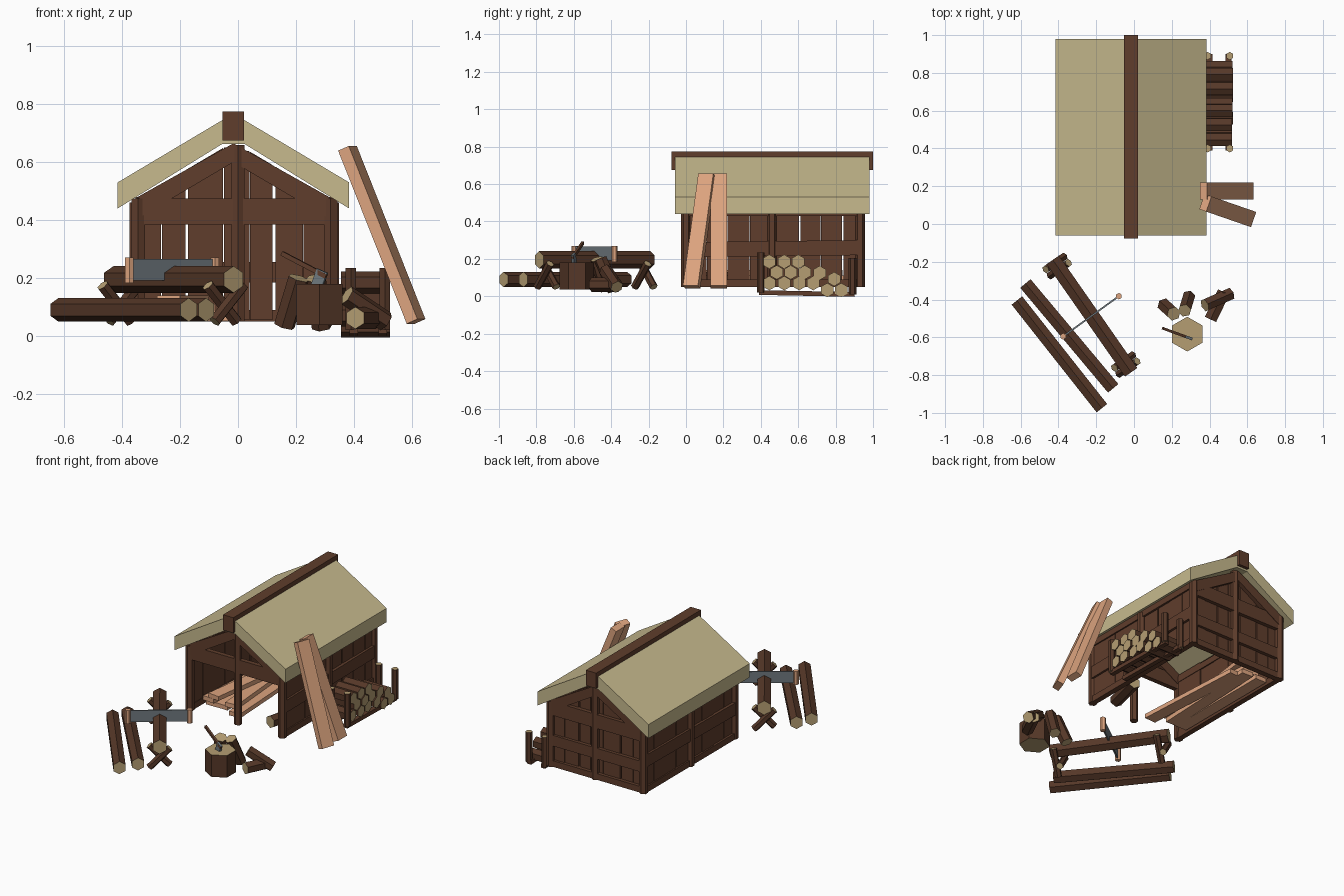
import bpy, bmesh, math, random
from mathutils import Vector

if "Cube" in bpy.data.objects:
    bpy.data.objects.remove(bpy.data.objects["Cube"])

random.seed(4)
CX = -0.016  # ridge line of the shed


def material(name, rgb):
    m = bpy.data.materials.new(name)
    m.diffuse_color = (*rgb, 1)
    m.use_nodes = True
    m.node_tree.nodes["Principled BSDF"].inputs["Base Color"].default_value = m.diffuse_color
    return m


TIMBER = material("dark timber", (0.115, 0.047, 0.025))
BARK = material("bark", (0.092, 0.039, 0.021))
CUT = material("cut wood", (0.46, 0.34, 0.17))
PLANK = material("fresh plank", (0.72, 0.37, 0.21))
THATCH = material("straw roof", (0.57, 0.49, 0.27))
STEEL = material("steel", (0.16, 0.19, 0.21))


def finish(name, bm, mats):
    bmesh.ops.recalc_face_normals(bm, faces=bm.faces[:])
    me = bpy.data.meshes.new(name)
    bm.to_mesh(me)
    bm.free()
    for m in mats:
        me.materials.append(m)
    ob = bpy.data.objects.new(name, me)
    bpy.context.collection.objects.link(ob)
    return ob


def sweep(name, a, b, ring, mats):
    """Extrude a 2D ring from a to b; the end caps take the last material."""
    a, b = Vector(a), Vector(b)
    d = (b - a).normalized()
    up = Vector((0, 1, 0)) if abs(d.z) > 0.97 else Vector((0, 0, 1))
    u = d.cross(up).normalized()
    v = u.cross(d)
    bm = bmesh.new()
    r0, r1 = [[bm.verts.new(p + u * s + v * t) for s, t in ring] for p in (a, b)]
    n = len(ring)
    for i in range(n):
        bm.faces.new((r0[i], r0[(i + 1) % n], r1[(i + 1) % n], r1[i]))
    for cap in (r0, r1):
        bm.faces.new(cap).material_index = len(mats) - 1
    return finish(name, bm, mats)


def log(name, a, b, r, mats=(BARK, CUT)):
    ring = [(r * math.cos(math.radians(90 + 60 * k)), r * math.sin(math.radians(90 + 60 * k)))
            for k in range(6)]
    return sweep(name, a, b, ring, mats)


def beam(name, a, b, w, h, mat=TIMBER):
    w, h = w / 2, h / 2
    return sweep(name, a, b, [(-w, -h), (w, -h), (w, h), (-w, h)], (mat,))


def slab(name, pts, y0, y1, mat):
    """Front-view profile (x, z) extruded along y."""
    bm = bmesh.new()
    f = bm.faces.new([bm.verts.new((x, y0, z)) for x, z in pts])
    ext = bmesh.ops.extrude_face_region(bm, geom=[f])["geom"]
    bmesh.ops.translate(bm, vec=(0, y1 - y0, 0),
                        verts=[g for g in ext if isinstance(g, bmesh.types.BMVert)])
    return finish(name, bm, (mat,))


def under(x):
    """Height of the roof underside."""
    return 0.675 - 0.59 * abs(x - CX)


# ---- roof and ridge
slab("thatched_roof", [(CX - 0.4, 0.44), (CX - 0.4, 0.53), (CX, 0.768), (CX + 0.4, 0.53),
                       (CX + 0.4, 0.44), (CX + 0.04, 0.662), (CX - 0.04, 0.662)],
     -0.06, 0.98, THATCH)
beam("ridge_beam", (CX, -0.078, 0.725), (CX, 1.0, 0.725), 0.074, 0.1)

# ---- gable frames: posts, rafters and tie beams
for side, y in (("front", 0.0), ("back", 0.93)):
    for tag, x in (("left", -0.345), ("right", 0.32)):
        log(f"{side}_{tag}_post", (x, y, 0.05), (x, y, 0.475), 0.027, (TIMBER,))
        slab(f"{side}_{tag}_rafter", [(x, under(x)), (CX, under(CX) - 0.01),
             (CX, under(CX) - 0.075), (x, under(x) - 0.075)], y - 0.018, y + 0.018, TIMBER)
    log(f"{side}_centre_post", (0, y, 0.05), (0, y, 0.66), 0.025, (TIMBER,))
    beam(f"{side}_tie_beam", (-0.345, y, 0.43), (0.32, y, 0.43), 0.03, 0.09)

# ---- back wall boards cut to the gable, with two open gaps
edges = [-0.35, -0.265, -0.174, -0.05, 0.04, 0.127, 0.225, 0.325]
for i in range(7):
    x0, x1 = edges[i] + 0.002, edges[i + 1] - (0.007 if i in (1, 4) else 0.001)
    y = 0.905 + random.uniform(-0.004, 0.004)
    top = [(x1, under(x1) - 0.005), (x0, under(x0) - 0.005)]
    slab("back_board", [(x0, 0.055), (x1, 0.055)] + top, y, y + 0.018, TIMBER)
beam("back_low_rail", (-0.345, 0.93, 0.22), (0.32, 0.93, 0.22), 0.025, 0.07)
beam("back_sill", (-0.345, 0.925, 0.07), (0.32, 0.925, 0.07), 0.035, 0.04)

# ---- side walls
cuts = [0.0, 0.11, 0.22, 0.34, 0.47, 0.61, 0.72, 0.84, 0.93]
for tag, x, s in (("left", -0.345, -1), ("right", 0.32, 1)):
    for i in range(8):
        gap = 0.006 if i in (1, 3, 4, 6) else 0.001
        y0, y1 = cuts[i] + 0.001, cuts[i + 1] - gap
        xx = x - s * 0.003 + random.uniform(-0.004, 0.004)
        slab(f"{tag}_board", [(xx - 0.009, 0.055), (xx + 0.009, 0.055),
                              (xx + 0.009, 0.48), (xx - 0.009, 0.48)], y0, y1, TIMBER)
    beam(f"{tag}_rail", (x + s * 0.01, 0, 0.25), (x + s * 0.01, 0.93, 0.26), 0.025, 0.08)
    beam(f"{tag}_wall_plate", (x, 0, 0.45), (x, 0.93, 0.45), 0.035, 0.04)
    beam(f"{tag}_sill", (x, 0, 0.07), (x, 0.93, 0.07), 0.035, 0.04)
    log(f"{tag}_middle_post", (x + s * 0.008, 0.46, 0.05), (x + s * 0.008, 0.46, 0.46),
        0.025, (TIMBER,))

# ---- planks stacked inside, and a loose log
for x, z, skew in ((-0.27, 0.066, 0.0), (-0.18, 0.066, 0.015), (-0.09, 0.066, -0.02),
                   (-0.25, 0.096, 0.03), (-0.15, 0.096, -0.03), (-0.19, 0.126, 0.05)):
    y = 0.06 + random.uniform(0, 0.06)
    beam("stacked_plank", (x - skew, y, z), (x + skew, y + 0.74, z), 0.08, 0.028, PLANK)
log("inside_log", (0.19, 0.06, 0.09), (0.25, 0.3, 0.09), 0.04)

# ---- planks leaning on the right eave
beam("leaning_plank_straight", (0.612, 0.175, 0.05), (0.368, 0.175, 0.648), 0.09, 0.042, PLANK)
beam("leaning_plank_tilted", (0.615, 0.03, 0.05), (0.378, 0.112, 0.648), 0.085, 0.042, PLANK)

# ---- firewood rack beside the right wall
for y, z0, z1 in ((0.4, 0.02, 0.235), (0.89, 0.01, 0.205)):
    for x in (0.39, 0.507):
        log("rack_post", (x, y, z0), (x, y, z1), 0.021)
for x in (0.4, 0.5):
    beam("rack_runner", (x, 0.39, 0.02), (x, 0.9, 0.01), 0.03, 0.025)
rows = [(0.445, 0.07), (0.525, 0.07), (0.605, 0.07), (0.68, 0.07), (0.755, 0.033),
        (0.83, 0.033), (0.485, 0.128), (0.56, 0.128), (0.635, 0.128), (0.715, 0.125),
        (0.792, 0.092), (0.445, 0.185), (0.525, 0.185), (0.6, 0.185)]
for y, z in rows:
    log("firewood", (0.355, y, z), (0.52 + random.uniform(-0.006, 0.006), y, z), 0.038)

# ---- logs on the ground
log("ground_log_inner", (-0.575, -0.315, 0.09), (-0.11, -0.87, 0.09), 0.041)
log("ground_log_outer", (-0.62, -0.405, 0.09), (-0.17, -0.975, 0.09), 0.041)

# ---- sawing trestle: log on crossed legs
A, B = Vector((-0.43, -0.19, 0.195)), Vector((-0.015, -0.785, 0.195))
D = (B - A).normalized()
P = Vector((-D.y, D.x, 0))
log("sawing_log", A, B, 0.046)
for c in (A + D * 0.04, B - D * 0.05):
    for s in (-1, 1):
        base = Vector((c.x, c.y, 0)) + D * 0.02 * s
        log("trestle_leg", base - P * 0.06 * s + Vector((0, 0, 0.05)),
            base + P * 0.06 * s + Vector((0, 0, 0.175)), 0.022)

# ---- two-handed saw across the log
S, E = Vector((-0.375, -0.595, 0.228)), Vector((-0.08, -0.382, 0.228))
beam("saw_blade", S, E, 0.009, 0.074, STEEL)
for p in (S, E):
    log("saw_handle", p - Vector((0, 0, 0.046)), p + Vector((0, 0, 0.042)), 0.017, (PLANK,))

# ---- chopping block with axe and split logs
log("chopping_block", (0.282, -0.583, 0.037), (0.282, -0.583, 0.18), 0.092)
beam("axe_handle", (0.152, -0.552, 0.285), (0.305, -0.608, 0.205), 0.014, 0.016)
beam("axe_head", (0.292, -0.603, 0.225), (0.272, -0.596, 0.172), 0.014, 0.04, STEEL)
log("propped_log_left", (0.16, -0.43, 0.035), (0.21, -0.475, 0.2), 0.038)
log("propped_log_right", (0.29, -0.385, 0.03), (0.268, -0.458, 0.2), 0.036)
log("split_log_low", (0.405, -0.505, 0.062), (0.475, -0.36, 0.062), 0.038)
log("split_log_high", (0.375, -0.43, 0.14), (0.51, -0.37, 0.05), 0.036)
